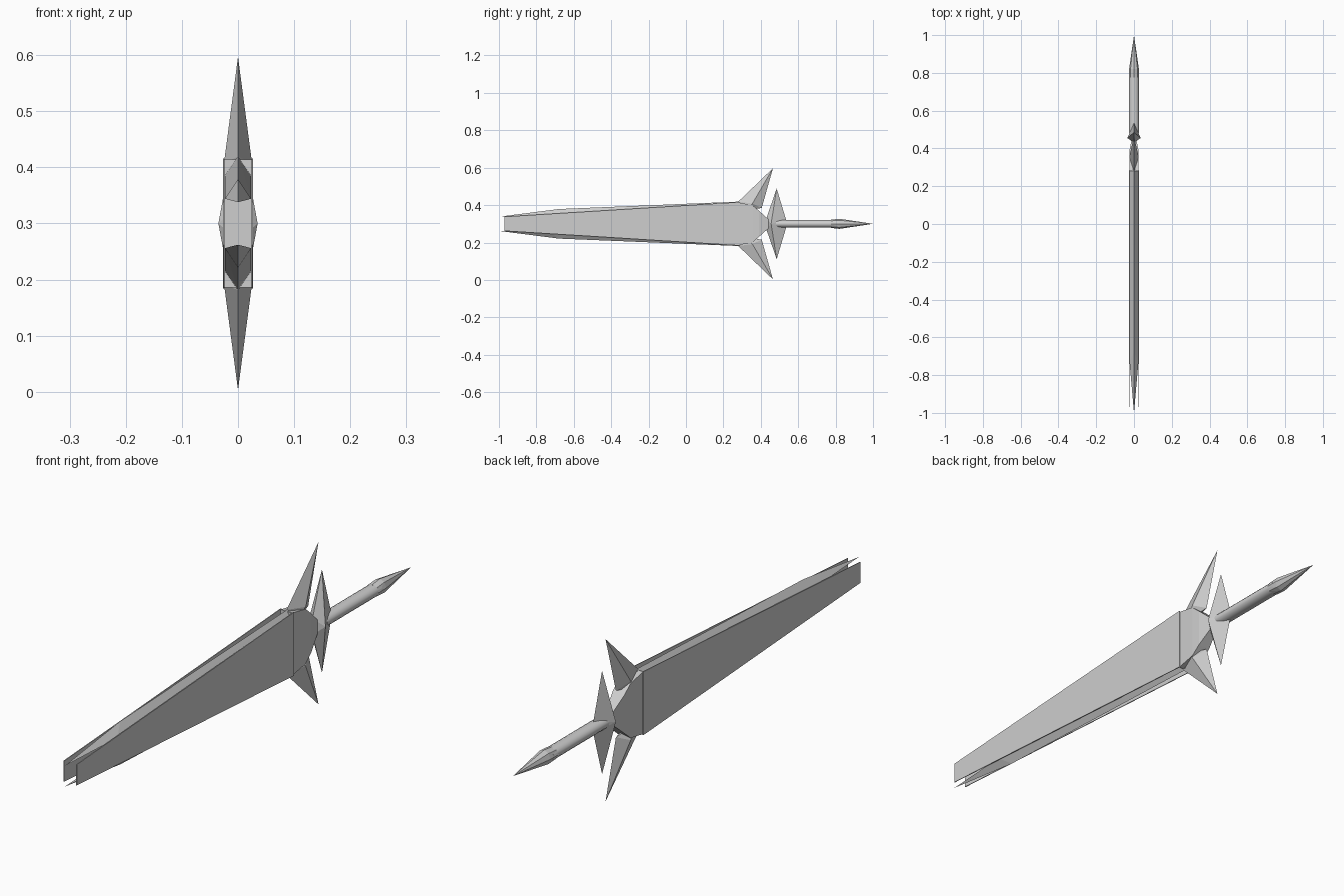
import bpy, bmesh, math

if "Cube" in bpy.data.objects:
    bpy.data.objects.remove(bpy.data.objects["Cube"])

CZ = 0.30  # height of the sword's long axis

steel = bpy.data.materials.new("grey_steel")
steel.diffuse_color = (0.62, 0.62, 0.62, 1)
steel.use_nodes = True
steel.node_tree.nodes["Principled BSDF"].inputs["Base Color"].default_value = steel.diffuse_color


def hull(name, points, mirror_z=False):
    """Convex solid from points (x, y, offset from axis), mirrored in x and optionally in z."""
    bm = bmesh.new()
    pts = set()
    for x, y, z in points:
        for sx in (1, -1):
            for sz in ((1, -1) if mirror_z else (1,)):
                pts.add((round(sx * x, 5) + 0.0, y, round(CZ + sz * z, 5)))
    for p in sorted(pts):
        bm.verts.new(p)
    res = bmesh.ops.convex_hull(bm, input=bm.verts)
    junk = [v for v in set(res["geom_interior"] + res["geom_unused"])
            if isinstance(v, bmesh.types.BMVert)]
    bmesh.ops.delete(bm, geom=junk, context='VERTS')
    bmesh.ops.dissolve_limit(bm, angle_limit=0.01, verts=bm.verts, edges=bm.edges)
    bmesh.ops.recalc_face_normals(bm, faces=bm.faces)
    mesh = bpy.data.meshes.new(name)
    bm.to_mesh(mesh)
    bm.free()
    mesh.materials.append(steel)
    obj = bpy.data.objects.new(name, mesh)
    bpy.context.collection.objects.link(obj)
    return obj


def ring(y, rx, rz, sides):
    return [(rx * math.cos(math.tau * i / sides), y, rz * math.sin(math.tau * i / sides))
            for i in range(sides)]


# thin flat plates on both sides of the blade
for side, name in ((1, "blade_plate_right"), (-1, "blade_plate_left")):
    plate = hull(name, [(0.0015, -0.97, 0.038), (0.0015, 0.285, 0.116)], True)
    plate.location.x = side * 0.0255

# cutting edges, ridged and pointed, and spikes above and below the axis
for s, tag in ((1, "upper"), (-1, "lower")):
    hull(tag + "_cutting_edge", [
        (0, -1.0, s * 0.038),
        (0, -0.68, s * 0.079), (0.0235, -0.73, s * 0.044),
        (0, 0.29, s * 0.119), (0.0235, 0.29, s * 0.085)])
    hull(tag + "_guard_spike", [
        (0, 0.28, s * 0.119), (0, 0.465, s * 0.297),
        (0.025, 0.355, s * 0.108), (0, 0.405, s * 0.085),
        (0.012, 0.32, s * 0.07)])

# guard body closing the blade
hull("guard_body", [
    (0.0238, 0.28, 0.114), (0.025, 0.355, 0.1),
    (0.024, 0.39, 0.07), (0.014, 0.44, 0.025)], True)

# pointed star behind the guard
hull("guard_star", [
    (0, 0.485, 0.189), (0, 0.535, 0.022),
    (0, 0.43, 0.03), (0.035, 0.455, 0)], True)

# grip
grip = hull("grip", ring(0.48, 0.026, 0.021, 16) + ring(0.80, 0.026, 0.021, 16))
bpy.context.view_layer.objects.active = grip
grip.select_set(True)
bpy.ops.object.shade_smooth_by_angle(angle=math.radians(40))
grip.select_set(False)

# faceted pommel point
hull("pommel", ring(0.775, 0.027, 0.022, 8) + ring(0.82, 0.026, 0.027, 8) + [(0, 1.0, 0)])
